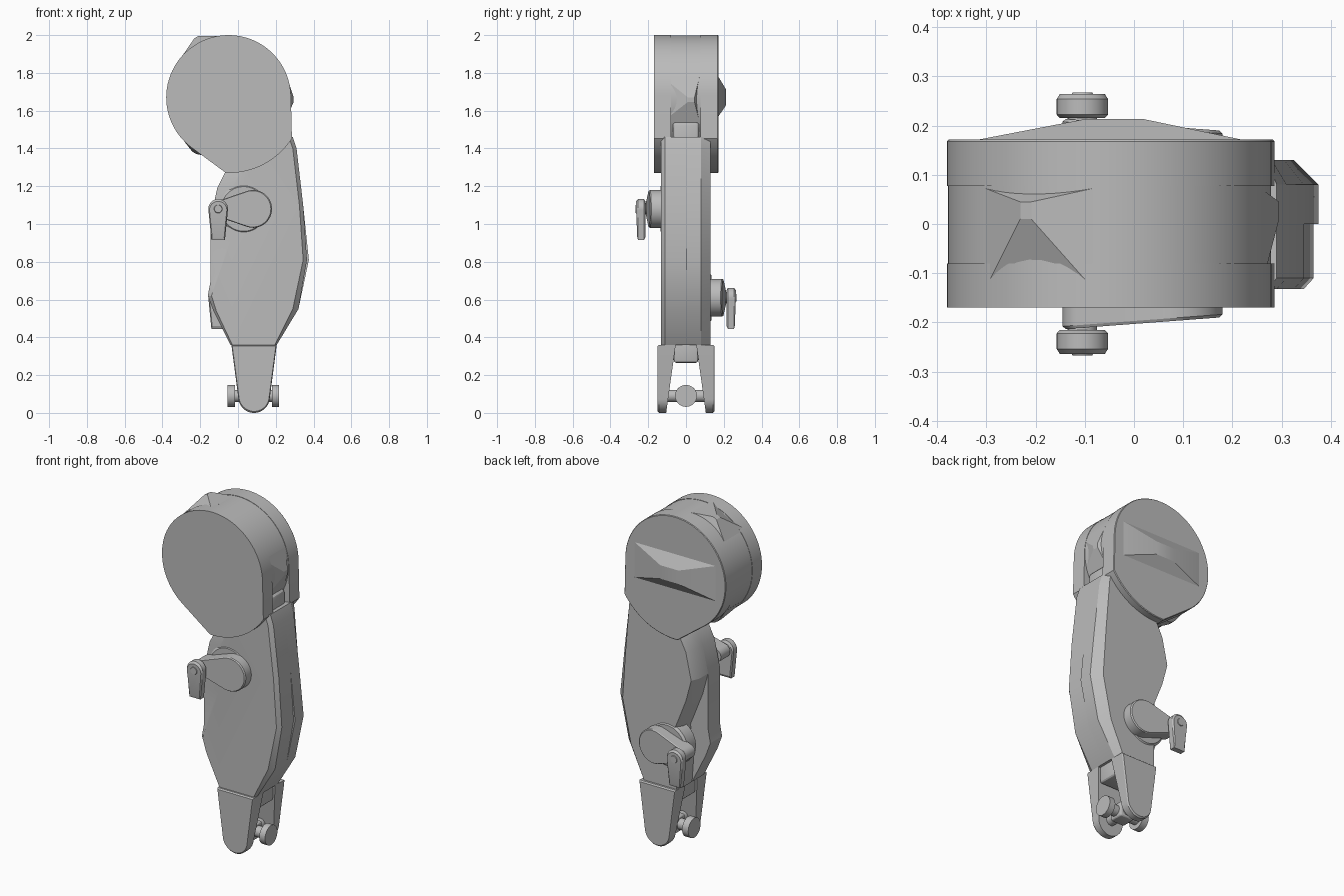
import bpy, bmesh, math
from mathutils import Matrix, Vector

cube = bpy.data.objects.get("Cube")
if cube:
    bpy.data.objects.remove(cube, do_unlink=True)

grey = bpy.data.materials.new("mid_grey")
grey.use_nodes = True
grey.diffuse_color = (0.5, 0.5, 0.5, 1)
grey.node_tree.nodes["Principled BSDF"].inputs["Base Color"].default_value = (0.5, 0.5, 0.5, 1)


def finish(name, bm, angle=25):
    bmesh.ops.recalc_face_normals(bm, faces=bm.faces[:])
    mesh = bpy.data.meshes.new(name)
    bm.to_mesh(mesh)
    bm.free()
    for p in mesh.polygons:
        p.use_smooth = True
    mesh.set_sharp_from_angle(angle=math.radians(angle))
    mesh.materials.append(grey)
    ob = bpy.data.objects.new(name, mesh)
    bpy.context.collection.objects.link(ob)
    return ob


def loft(name, sections):
    """Skin (y, outline) sections; y may be a function of (x, z)."""
    bm = bmesh.new()
    rings = []
    for y, pts in sections:
        rings.append([bm.verts.new((x, y(x, z) if callable(y) else y, z)) for x, z in pts])
    for a, b in zip(rings, rings[1:]):
        for i in range(len(a)):
            j = (i + 1) % len(a)
            bm.faces.new((a[i], a[j], b[j], b[i]))
    bm.faces.new(rings[0])
    bm.faces.new(rings[-1])
    return finish(name, bm)


def hull(name, pts):
    bm = bmesh.new()
    for p in pts:
        bm.verts.new(p)
    bmesh.ops.convex_hull(bm, input=bm.verts[:])
    return finish(name, bm, 15)


def arc(cx, cz, r, a0, a1, n=32):
    angles = [math.radians(a0 + (a1 - a0) * i / n) for i in range(n + 1)]
    return [(cx + r * math.cos(a), cz + r * math.sin(a)) for a in angles]


def circle(cx, cz, r, n=48):
    return arc(cx, cz, r, 0, 360, n)[:-1]


def shrink(pts, c, f):
    return [(c[0] + (x - c[0]) * f, c[1] + (z - c[1]) * f) for x, z in pts]


def box(name, lo, hi, bevel=0.0):
    bm = bmesh.new()
    lo, hi = Vector(lo), Vector(hi)
    bmesh.ops.create_cube(bm, size=1, matrix=Matrix.Translation((lo + hi) / 2) @ Matrix.Diagonal((*(hi - lo), 1)))
    if bevel:
        bmesh.ops.bevel(bm, geom=bm.edges[:], offset=bevel, segments=3, affect='EDGES', profile=0.5)
    return finish(name, bm)


def rod_x(name, x0, x1, z, r):
    bm = bmesh.new()
    place = Matrix.Translation(((x0 + x1) / 2, 0, z)) @ Matrix.Rotation(math.pi / 2, 4, 'Y')
    bmesh.ops.create_cone(bm, cap_ends=True, segments=32, radius1=r, radius2=r, depth=x1 - x0, matrix=place)
    return finish(name, bm)


# Round head: two drop-shaped cheeks around a drum
C = (-0.05, 1.67)
drop = arc(*C, 0.33, 1.4, 233.6, 56) + arc(*C, 0.4, 268, 327, 20)
loft("head_front_cheek", [(-0.17, drop), (-0.08, drop)])
loft("head_drum", [(-0.09, circle(*C, 0.328, 72)), (0.08, circle(*C, 0.328, 72))])
loft("head_back_cheek", [(0.077, drop), (0.168, drop), (0.172, shrink(drop, C, 0.99))])

# Faceted bumps around the drum
for name, deg, peak in (("upper", 118, 0.362), ("lower", 238, 0.345), ("side", -2, 0.345)):
    pts = []
    for r, spread, ys in ((0.328, 22, (-0.13, 0.072)), (0.25, 22, (-0.13, 0.072)), (peak, 2, (0.01, 0.045))):
        for d in (-spread, spread):
            a = math.radians(deg + d)
            pts += [(C[0] + r * math.cos(a), y, C[1] + r * math.sin(a)) for y in ys]
    hull("head_bump_" + name, pts)

# Raised faceted band on the back of the head
hull("head_back_ridge",
     [(x, 0.165, z) for x in (-0.35, 0.25) for z in (1.56, 1.79)]
     + [(x, 0.213, z) for x in (-0.1, 0.02) for z in (1.63, 1.71)])
box("neck", (0.0, -0.07, 1.35), (0.265, 0.07, 1.54), 0.02)

# Arm: outline points are x, z and sideways inset of the outer face
front_side = [
    (0.29, 1.46, -0.02), (0.31, 1.4, -0.02), (0.345, 1.1, -0.02), (0.365, 0.81, -0.02),
    (0.32, 0.55, -0.03), (0.205, 0.36, -0.01), (-0.04, 0.36, 0.01), (-0.13, 0.54, 0.015),
    (-0.16, 0.62, 0.02), (-0.145, 0.7, 0.03), (-0.145, 0.92, 0.11), (-0.145, 1.03, 0.1),
    (-0.11, 1.19, 0.08), (-0.06, 1.29, 0.08), (0.1, 1.44, 0)]
back_side = [
    (0.29, 1.46, -0.02), (0.31, 1.4, -0.03), (0.345, 1.1, -0.04), (0.375, 0.81, -0.05),
    (0.32, 0.55, -0.05), (0.205, 0.36, -0.02), (-0.04, 0.36, 0.01), (-0.05, 0.5, 0.02),
    (-0.03, 0.7, 0.02), (-0.11, 0.9, 0.02), (-0.145, 1.03, 0.02), (-0.11, 1.19, 0.02),
    (-0.06, 1.29, 0.02), (0.1, 1.44, 0)]
for name, outline, ys in (("arm_front_shell", front_side, (0, -0.11, -0.132)),
                          ("arm_back_shell", back_side, (0, 0.08, 0.13))):
    full = [(x, z) for x, z, d in outline]
    inner = [(x + d, z) for x, z, d in outline]
    loft(name, [(ys[0], full), (ys[1], full), (ys[2], inner)])
box("wrist_block", (-0.02, -0.065, 0.265), (0.19, 0.065, 0.4), 0.015)

# Cranks with hanging handles, one on each side
for name, s, z in (("front", -1, 1.08), ("back", 1, 0.61)):
    loft(name + "_boss", [(s * 0.05, circle(0.03, z, 0.13)), (s * 0.125, circle(0.03, z, 0.13)),
                          (s * 0.136, circle(0.03, z, 0.118))])
    t = math.degrees(math.acos((0.1 - 0.04) / 0.185))
    lever = arc(0.08, z, 0.1, 180 + t, 540 - t) + arc(-0.105, z, 0.04, 180 - t, 180 + t, 16)
    slope = lambda x, zz, s=s: s * (0.203 - 0.075 * x)
    lip = lambda x, zz, s=s: s * (0.197 - 0.075 * x)
    loft(name + "_crank", [(s * 0.12, lever), (lip, lever), (slope, shrink(lever, (0.02, z), 0.96))])
    loft(name + "_crank_pin", [(s * 0.2, circle(-0.105, z, 0.03, 24)), (s * 0.225, circle(-0.105, z, 0.03, 24))])
    grip = arc(-0.105, z, 0.052, -8, 188) + [(-0.141, z - 0.165), (-0.069, z - 0.165)]
    small = shrink(grip, (-0.105, z - 0.05), 0.88)
    loft(name + "_handle", [(s * 0.215, small), (s * 0.222, grip), (s * 0.254, grip),
                            (lambda x, zz, s=s, z=z: s * (0.264 if zz > z - 0.1 else 0.258), small)])
    loft(name + "_handle_cap", [(s * 0.26, circle(-0.105, z, 0.024, 24)), (s * 0.267, circle(-0.105, z, 0.02, 24))])

# Forked wrist: tapered prongs, thicker at the top
prong = [(-0.035, 0.36), *arc(0.085, 0.083, 0.083, 187, 353), (0.205, 0.36)]
for name, s in (("front", -1), ("back", 1)):
    inside = lambda x, z, s=s: s * (0.105 - 0.14 * z)
    loft(name + "_prong", [(inside, prong), (s * 0.142, prong), (s * 0.15, shrink(prong, (0.085, 0.2), 0.96))])

# Cross pin between the prongs with end discs
loft("wrist_axle", [(-0.12, circle(0.083, 0.09, 0.032, 24)), (0.12, circle(0.083, 0.09, 0.032, 24))])
rod_x("wrist_cross_pin", -0.04, 0.2, 0.09, 0.032)
box("wrist_hub", (0.035, -0.045, 0.045), (0.13, 0.045, 0.135), 0.012)
for name, x0, x1 in (("right", -0.055, -0.015), ("left", 0.18, 0.218)):
    rod_x("pin_disc_" + name, x0, x1, 0.09, 0.058)
